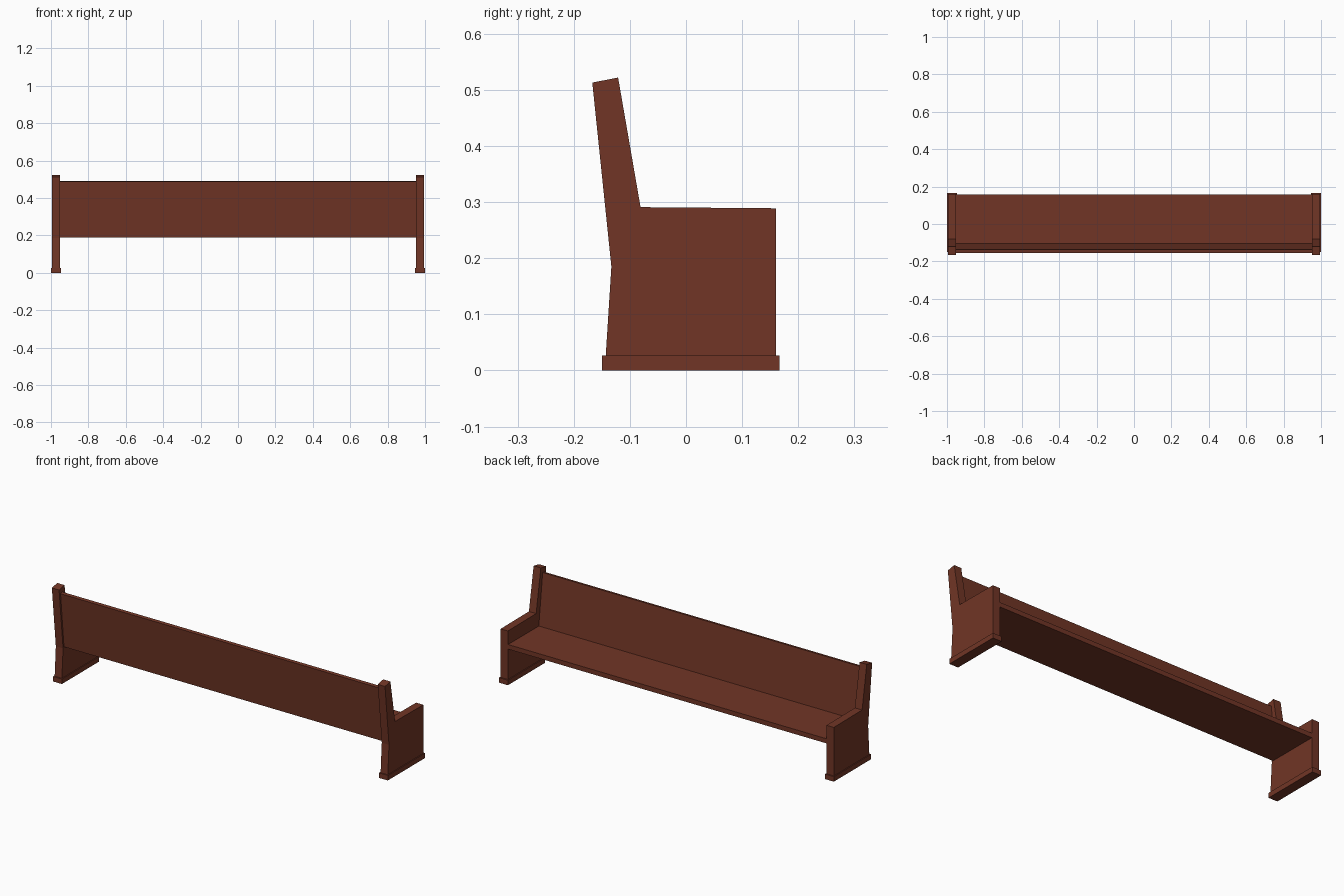
import bpy, bmesh

if "Cube" in bpy.data.objects:
    bpy.data.objects.remove(bpy.data.objects["Cube"])

wood = bpy.data.materials.new("reddish brown wood")
wood.diffuse_color = (0.165, 0.036, 0.019, 1.0)
wood.use_nodes = True
wood.node_tree.nodes["Principled BSDF"].inputs["Base Color"].default_value = wood.diffuse_color


def extrude_profile(name, profile, x0, x1):
    """Extrude a (y, z) outline along x between x0 and x1."""
    bm = bmesh.new()
    face = bm.faces.new([bm.verts.new((x0, y, z)) for y, z in profile])
    result = bmesh.ops.extrude_face_region(bm, geom=[face])
    moved = [v for v in result["geom"] if isinstance(v, bmesh.types.BMVert)]
    bmesh.ops.translate(bm, verts=moved, vec=(x1 - x0, 0, 0))
    bmesh.ops.recalc_face_normals(bm, faces=bm.faces[:])
    mesh = bpy.data.meshes.new(name)
    bm.to_mesh(mesh)
    bm.free()
    mesh.materials.append(wood)
    obj = bpy.data.objects.new(name, mesh)
    bpy.context.collection.objects.link(obj)
    return obj


# End panels: armrest block with a raked back post
END = [(-0.143, 0.027), (-0.133, 0.185), (-0.167, 0.513), (-0.121, 0.522),
       (-0.081, 0.291), (0.16, 0.289), (0.16, 0.027)]
# Plinth foot under each end panel
FOOT = [(-0.15, 0), (0.167, 0), (0.167, 0.027), (-0.15, 0.027)]

for side, s in (("left", -1), ("right", 1)):
    extrude_profile(side + "_end_panel", END, s * 0.952, s * 0.995)
    extrude_profile(side + "_foot", FOOT, s * 0.947, s * 1.0)

# Seat plank
SEAT = [(-0.115, 0.19), (0.158, 0.19), (0.158, 0.215), (-0.115, 0.215)]
extrude_profile("seat", SEAT, -0.952, 0.952)

# Leaning backrest plank
BACK = [(-0.125, 0.19), (-0.154, 0.488), (-0.137, 0.491), (-0.104, 0.215),
        (-0.101, 0.19)]
extrude_profile("backrest", BACK, -0.952, 0.952)
